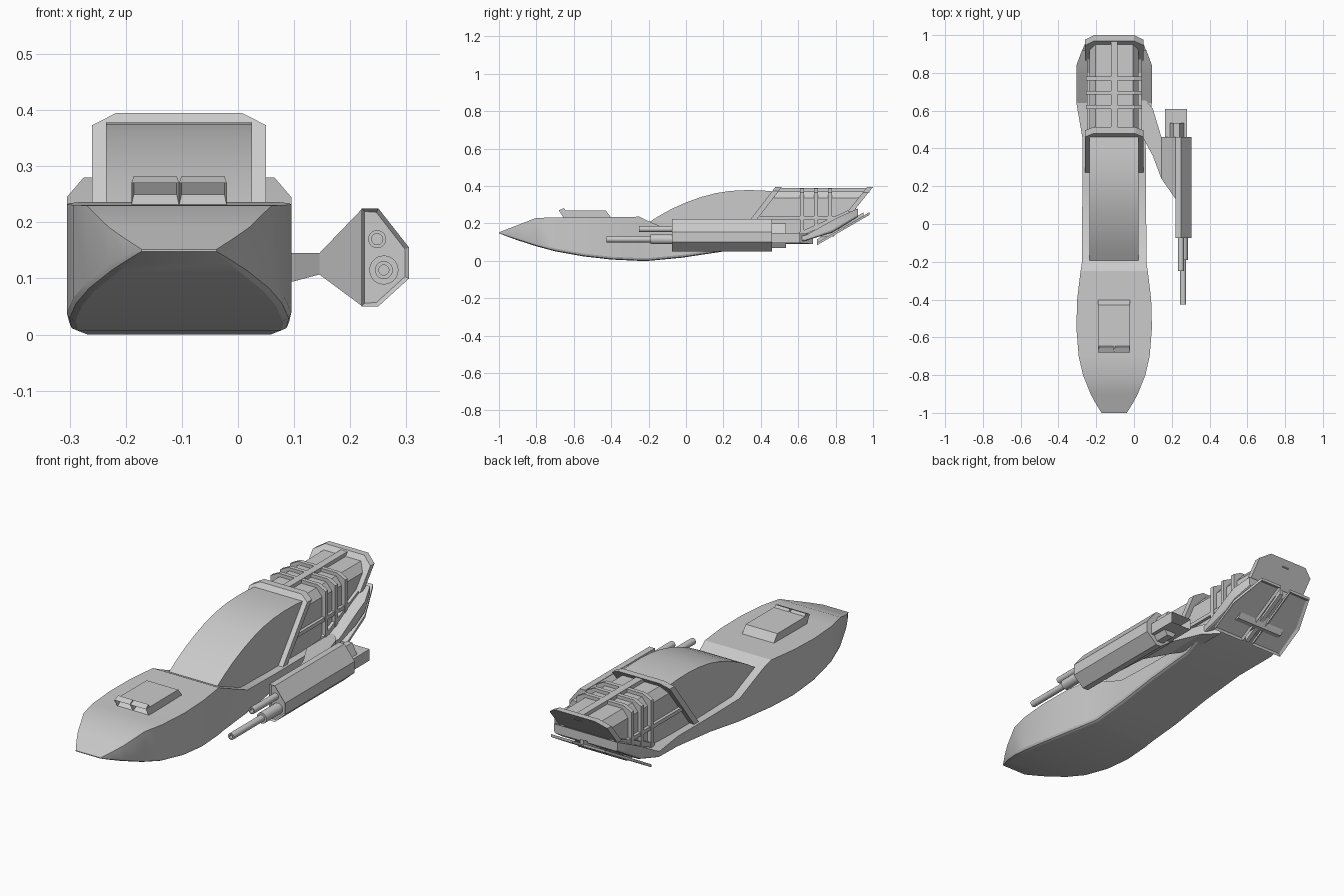
import bpy
import bmesh
import math
from mathutils import Vector

if "Cube" in bpy.data.objects:
    bpy.data.objects.remove(bpy.data.objects["Cube"])

CX = -0.105  # centre line of the hull, the gun hangs off one side

grey = bpy.data.materials.new("plain_grey")
grey.use_nodes = True
GREY = (0.6, 0.6, 0.6, 1)
grey.diffuse_color = GREY
grey.node_tree.nodes["Principled BSDF"].inputs["Base Color"].default_value = GREY


def loft(name, rings, smooth=None):
    """Skin a list of closed rings of points and cap both ends."""
    bm = bmesh.new()
    rows = [[bm.verts.new(point) for point in ring] for ring in rings]
    count = len(rows[0])
    for first, second in zip(rows, rows[1:]):
        for i in range(count):
            j = (i + 1) % count
            bm.faces.new((first[i], first[j], second[j], second[i]))
    bm.faces.new(rows[0])
    bm.faces.new(rows[-1])
    bmesh.ops.recalc_face_normals(bm, faces=bm.faces)
    mesh = bpy.data.meshes.new(name)
    bm.to_mesh(mesh)
    bm.free()
    mesh.materials.append(grey)
    obj = bpy.data.objects.new(name, mesh)
    bpy.context.collection.objects.link(obj)
    if smooth:
        bpy.ops.object.select_all(action="DESELECT")
        obj.select_set(True)
        bpy.context.view_layer.objects.active = obj
        bpy.ops.object.shade_smooth_by_angle(angle=math.radians(smooth))
    return obj


def side_prism(name, profile, left, right, smooth=None):
    """Extrude a (y, z) profile across x."""
    return loft(name, [[(x, y, z) for y, z in profile] for x in (left, right)], smooth)


def front_prism(name, section, front, back, lean=0, base=0):
    """Extrude an (x, z) section along y, leaning back with height."""
    return loft(name, [[(x, y + lean * (z - base), z) for x, z in section]
                       for y in (front, back)])


def box(name, low, high):
    x, y, z = low
    u, v, w = high
    return front_prism(name, [(x, z), (u, z), (u, w), (x, w)], y, v)


def recess(obj, direction, rim, depth, split_x=None):
    """Sink panels into the faces that look along a direction."""
    bm = bmesh.new()
    bm.from_mesh(obj.data)
    if split_x is not None:
        bmesh.ops.bisect_plane(bm, geom=bm.verts[:] + bm.edges[:] + bm.faces[:],
                               plane_co=(split_x, 0, 0), plane_no=(1, 0, 0))
    bm.normal_update()
    faces = [f for f in bm.faces if f.normal.dot(Vector(direction)) > 0.8]
    bmesh.ops.inset_individual(bm, faces=faces, thickness=rim, depth=-depth)
    bm.to_mesh(obj.data)
    bm.free()


def tube(name, x, z, radius, front, back, bore=0):
    """Barrel along y, with an optional bored muzzle."""
    steps = [(back, radius), (front, radius)]
    if bore:
        steps += [(front, bore), (front + 0.03, bore)]
    sides = 20
    turn = [math.tau * i / sides for i in range(sides)]
    return loft(name, [[(x + r * math.cos(a), y, z + r * math.sin(a)) for a in turn]
                       for y, r in steps], 30)


def arch_half(half, top, drop, flat):
    return [(half, top - drop), (flat, top)]


def arch(name, front, back, foot, lean=0, grow=0):
    """Chamfered hoop standing over the rear body."""
    outer = arch_half(0.148 + grow, 0.388 + grow, 0.022, 0.105 + grow)
    inner = arch_half(0.12, 0.36, 0.022, 0.09)
    right = [(0.148 + grow, foot)] + outer
    left = [(-h, z) for h, z in reversed(right)]
    hole_right = [(0.12, foot)] + inner
    hole_left = [(-h, z) for h, z in reversed(hole_right)]
    loop = right + left + hole_left[::-1] + hole_right[::-1]
    return front_prism(name, [(CX + h, z) for h, z in loop], front, back, lean, foot)


# Hull: length, half width, underside, deck
stations = [
    (-1, .067, .148, .152), (-.95, .098, .128, .172), (-.9, .125, .11, .191),
    (-.8, .165, .078, .23), (-.7, .188, .051, .231), (-.55, .2, .024, .232),
    (-.4, .196, .007, .234), (-.25, .178, 0, .236), (-.2, .17, 0, .212),
    (-.02, .17, .017, .135), (.2, .168, .05, .13), (.45, .167, .075, .13),
    (.64, .2, .108, .137), (.78, .2, .15, .215), (.84, .2, .185, .245),
    (.92, .17, .235, .28)]
rings = []
for y, half, low, high in stations:
    c = min(0.015, (high - low) / 4)
    shape = [(half, high), (half, low + c), (half - c * 0.3, low + c * 0.3), (half - c, low)]
    shape += [(-h, z) for h, z in reversed(shape)]
    rings.append([(CX + h, y, z) for h, z in shape])
loft("hull", rings, 22)

# Intake scoop on the nose, with two openings
scoop = side_prism("nose_scoop", [(-.68, .27), (-.43, .27), (-.4, .23), (-.655, .23)],
                   CX - 0.085, CX + 0.085)
recess(scoop, (0, -1, -0.3), 0.006, 0.03, CX)

# Canopy with flat cheeks and a curved roof
roof = [(-.2, .205), (-.14, .243), (-.07, .281), (0, .312), (.08, .341), (.16, .362),
        (.24, .374), (.32, .378), (.4, .377), (.48, .37)]
side_prism("canopy", roof + [(.28, .12), (-.02, .12)], CX - 0.13, CX + 0.13, 25)

# Leaning frame behind the canopy
arch("canopy_frame", 0.27, 0.305, 0.125, 0.77, 0.007)

# Engine block inside the cage
block = [(.13, .13), (.13, .335), (.1, .372)]
block += [(-h, z) for h, z in reversed(block)]
loft("engine_block", [[(CX + h, 0.31 + 0.72 * (z - 0.13), z) for h, z in block],
                      [(CX + h, 0.79 + 0.72 * (z - 0.13), z) for h, z in block]])

# Cage hoops, spine and side rails
for i, y in enumerate((0.62, 0.695, 0.77)):
    arch(f"cage_hoop_{i + 1}", y - 0.01, y + 0.01, 0.13 + i * 0.035)
box("cage_spine", (CX - 0.018, 0.48, 0.365), (CX + 0.018, 0.98, 0.39))
for side, word in ((1, "left"), (-1, "right")):
    edges = sorted((CX + side * 0.125, CX + side * 0.145))
    side_prism(f"cage_rail_{word}", [(.37, .222), (.38, .24), (.87, .24), (.86, .222)], *edges)
    side_prism(f"cage_sill_{word}", [(.6, .125), (.6, .15), (.9, .285), (.92, .27)], *edges)

# Slanted plate that closes the cage
plate = [(.155, .265), (.155, .365), (.105, .395)]
plate += [(-h, z) for h, z in reversed(plate)]
front_prism("cage_end_plate", [(CX + h, z) for h, z in plate], 0.865, 0.896, 0.8, 0.265)

# Tail flaps under the exhaust, with a thin strip between
for side, word in ((1, "left"), (-1, "right")):
    outline = [(.028, .7), (.2, .7), (.2, .84), (.145, .98), (.028, .98)]
    flap = [[(CX + side * h, y, 0.083 + 0.58 * (y - 0.7) + rise) for h, y in outline]
            for rise in (0, 0.014)]
    obj = loft(f"tail_flap_{word}", flap)
    recess(obj, (0, 0.5, -0.87), 0.014, 0.008)
side_prism("tail_strip", [(.7, .09), (.7, .115), (.95, .26), (.95, .235)],
           CX - 0.01, CX + 0.01)

# Swept pylon to the gun pod
arm = [(.04, .47, .68, .09, .145), (.1, .36, .61, .095, .145),
       (.145, .24, .46, .107, .145), (.222, .13, .46, .05, .225)]
loft("gun_pylon", [[(x, f, low), (x, b, low), (x, b, high), (x, f, high)]
                   for x, f, b, low, high in arm])

# Gun pod with a sunken front face
pod_shape = [(.22, .05), (.25, .05), (.305, .1), (.305, .155), (.25, .225), (.22, .225)]
pod = front_prism("gun_pod", pod_shape, -0.075, 0.46)
recess(pod, (0, -1, 0), 0.008, 0.01)

# Twin barrels
tube("lower_barrel_sleeve", 0.26, 0.115, 0.026, -0.19, 0)
tube("lower_barrel", 0.26, 0.115, 0.016, -0.425, -0.1, 0.009)
tube("upper_barrel", 0.248, 0.17, 0.016, -0.25, 0, 0.01)

# Open exhaust at the back of the pod
exhaust = box("pod_exhaust", (0.165, 0.45, 0.095), (0.28, 0.61, 0.15))
recess(exhaust, (0, 1, 0), 0.008, 0.08)
front_prism("pod_exhaust_hump", [(.19, .1), (.21, .07), (.245, .07), (.265, .1),
                                 (.265, .15), (.24, .2), (.21, .2), (.19, .15)], 0.45, 0.535)
